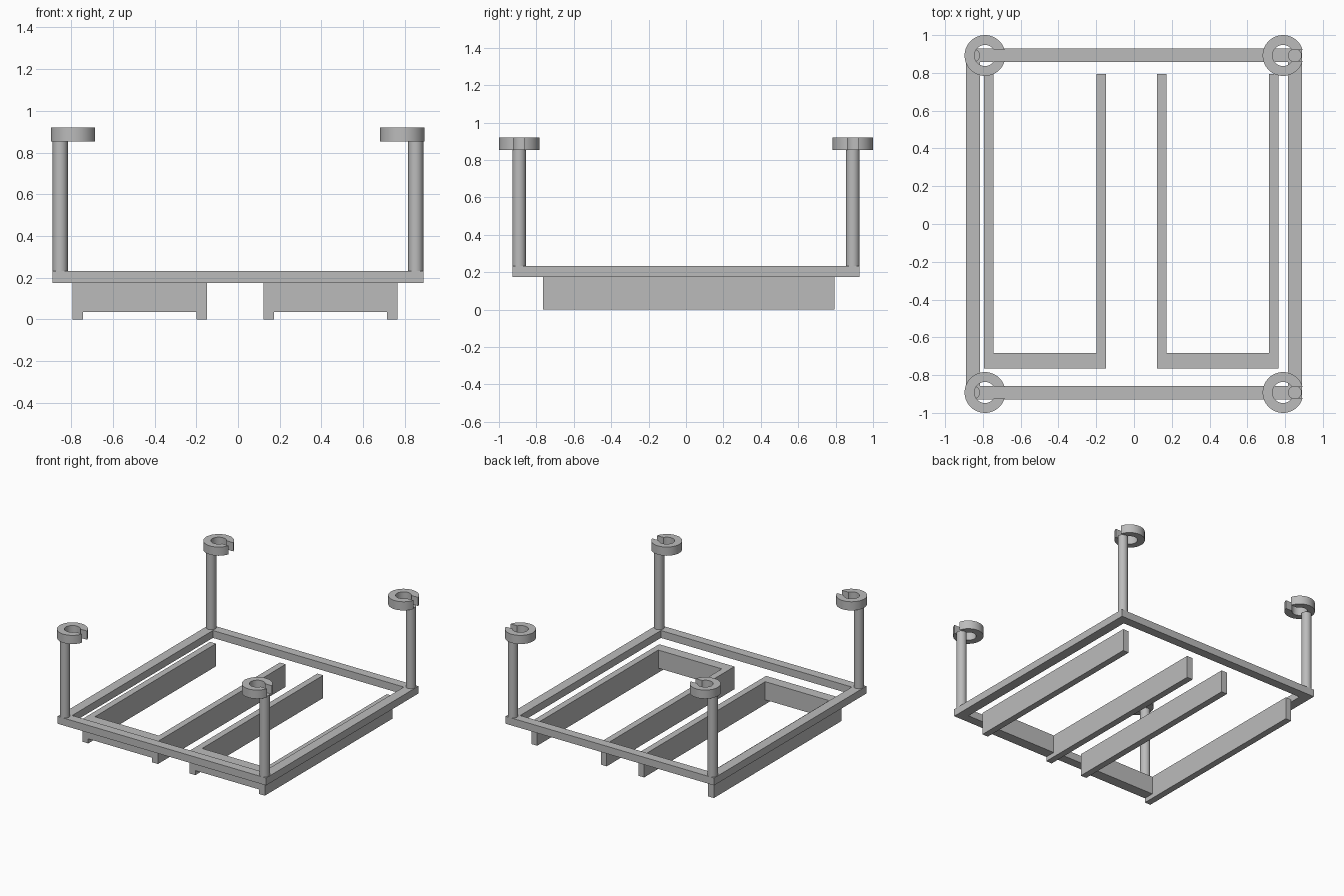
import bpy, bmesh, math

cube = bpy.data.objects.get("Cube")
if cube:
    bpy.data.objects.remove(cube, do_unlink=True)

grey = bpy.data.materials.new("plain_grey")
grey.use_nodes = True
COLOUR = (0.5, 0.5, 0.5, 1.0)
grey.diffuse_color = COLOUR
grey.node_tree.nodes["Principled BSDF"].inputs["Base Color"].default_value = COLOUR


def prism(name, outline, z0, z1, smooth=False):
    """Extrude a flat outline from z0 up to z1."""
    bm = bmesh.new()
    face = bm.faces.new([bm.verts.new((x, y, z0)) for x, y in outline])
    top = bmesh.ops.extrude_face_region(bm, geom=[face])["geom"]
    bmesh.ops.translate(bm, vec=(0, 0, z1 - z0),
                        verts=[g for g in top if isinstance(g, bmesh.types.BMVert)])
    bmesh.ops.recalc_face_normals(bm, faces=bm.faces)
    mesh = bpy.data.meshes.new(name)
    bm.to_mesh(mesh)
    bm.free()
    mesh.materials.append(grey)
    ob = bpy.data.objects.new(name, mesh)
    bpy.context.collection.objects.link(ob)
    if smooth:
        bpy.ops.object.select_all(action='DESELECT')
        ob.select_set(True)
        bpy.context.view_layer.objects.active = ob
        bpy.ops.object.shade_smooth_by_angle(angle=math.radians(30))
    return ob


def arc(cx, cy, r, a0, a1, n):
    return [(cx + r * math.cos(a0 + (a1 - a0) * i / n),
             cy + r * math.sin(a0 + (a1 - a0) * i / n)) for i in range(n + 1)]


def rect(x0, x1, y0, y1):
    return [(x0, y0), (x1, y0), (x1, y1), (x0, y1)]


# Rectangular base frame, mitred at the corners
XO, XI, YO, YI = 0.89, 0.815, 0.928, 0.858
Z0, Z1 = 0.175, 0.232
for s, end, side in ((-1, "front", "right"), (1, "back", "left")):
    prism(end + "_rail", [(-XO, s * YO), (XO, s * YO), (XI, s * YI), (-XI, s * YI)], Z0, Z1)
    prism(side + "_rail", [(s * XO, -YO), (s * XO, YO), (s * XI, YI), (s * XI, -YI)], Z0, Z1)

# Corner posts carrying open clip rings, every slot facing +x
R_OUT, R_IN, SLOT = 0.108, 0.056, 0.029
for sx, side in ((-1, "right"), (1, "left")):
    for sy, end in ((-1, "front"), (1, "back")):
        name = end + "_" + side
        cx, cy = sx * 0.789, sy * 0.892
        post = arc(sx * 0.852, cy, 0.036, 0, 2 * math.pi, 32)[:-1]
        prism(name + "_post", post, Z0 + 0.01, 0.855, True)
        a, b = math.asin(SLOT / R_OUT), math.asin(SLOT / R_IN)
        ring = (arc(cx, cy, R_OUT, a, 2 * math.pi - a, 48)
                + arc(cx, cy, R_IN, 2 * math.pi - b, b, 36))
        prism(name + "_clip_ring", ring, 0.853, 0.92, True)

# Two U-shaped runners under the frame, closed at the front
for side, x0, x1 in (("right", -0.793, -0.148), ("left", 0.122, 0.765)):
    wall = 0.05
    prism(side + "_runner_outer_wall" if x0 < 0 else side + "_runner_inner_wall",
          rect(x0, x0 + wall, -0.765, 0.793), 0, Z0)
    prism(side + "_runner_inner_wall" if x0 < 0 else side + "_runner_outer_wall",
          rect(x1 - wall, x1, -0.765, 0.793), 0, Z0)
    prism(side + "_runner_front_wall",
          rect(x0 + wall, x1 - wall, -0.765, -0.683), 0.035, Z0)
